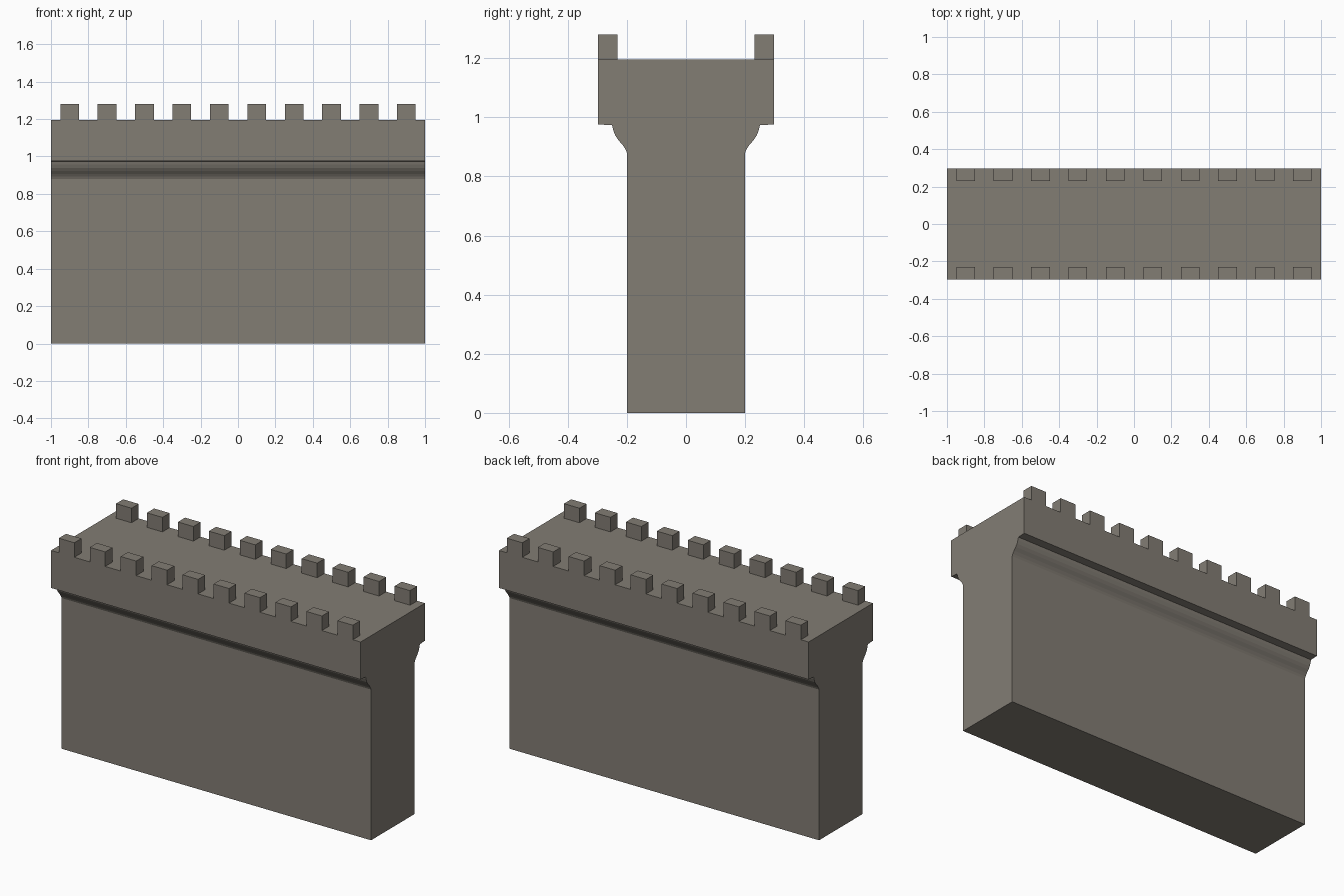
import bpy, bmesh

if "Cube" in bpy.data.objects:
    bpy.data.objects.remove(bpy.data.objects["Cube"])

stone = bpy.data.materials.new("grey_brown_stone")
stone.diffuse_color = (0.225, 0.205, 0.175, 1)
stone.use_nodes = True
stone.node_tree.nodes["Principled BSDF"].inputs["Base Color"].default_value = stone.diffuse_color

HALF_LENGTH, HALF_TOP = 1.0, 0.297
DECK_Z, TOP_Z = 1.195, 1.28


def make_object(name, bm):
    bmesh.ops.recalc_face_normals(bm, faces=bm.faces)
    mesh = bpy.data.meshes.new(name)
    bm.to_mesh(mesh)
    bm.free()
    mesh.materials.append(stone)
    obj = bpy.data.objects.new(name, mesh)
    bpy.context.collection.objects.link(obj)
    return obj


# Wall body: half profile (y, z) with curved corbel, mirrored and extruded along x
half = [(0.2, 0), (0.2, 0.88), (0.205, 0.892), (0.215, 0.907), (0.229, 0.923),
        (0.239, 0.938), (0.246, 0.956), (0.25, 0.973), (HALF_TOP, 0.976),
        (HALF_TOP, DECK_Z)]
profile = half + [(-y, z) for y, z in reversed(half)]
bm = bmesh.new()
face = bm.faces.new([bm.verts.new((-HALF_LENGTH, y, z)) for y, z in profile])
ext = bmesh.ops.extrude_face_region(bm, geom=[face], use_keep_orig=True)
bmesh.ops.translate(bm, vec=(2 * HALF_LENGTH, 0, 0),
                    verts=[g for g in ext["geom"] if isinstance(g, bmesh.types.BMVert)])
make_object("wall_body", bm)


# Battlements: ten merlons along each edge of the walkway
def merlon_row(name, side):
    bm = bmesh.new()
    depth = 0.066
    for i in range(10):
        cube = bmesh.ops.create_cube(bm, size=1)["verts"]
        bmesh.ops.scale(bm, verts=cube, vec=(0.1, depth, TOP_Z - DECK_Z))
        bmesh.ops.translate(bm, verts=cube, vec=(
            -0.9 + 0.2 * i, side * (HALF_TOP - depth / 2), (TOP_Z + DECK_Z) / 2))
    # Open underside, where the merlons rest on the walkway
    bmesh.ops.delete(bm, context='FACES', geom=[
        f for f in bm.faces if f.calc_center_median().z < DECK_Z + 0.001])
    make_object(name, bm)


merlon_row("front_merlons", -1)
merlon_row("back_merlons", 1)
